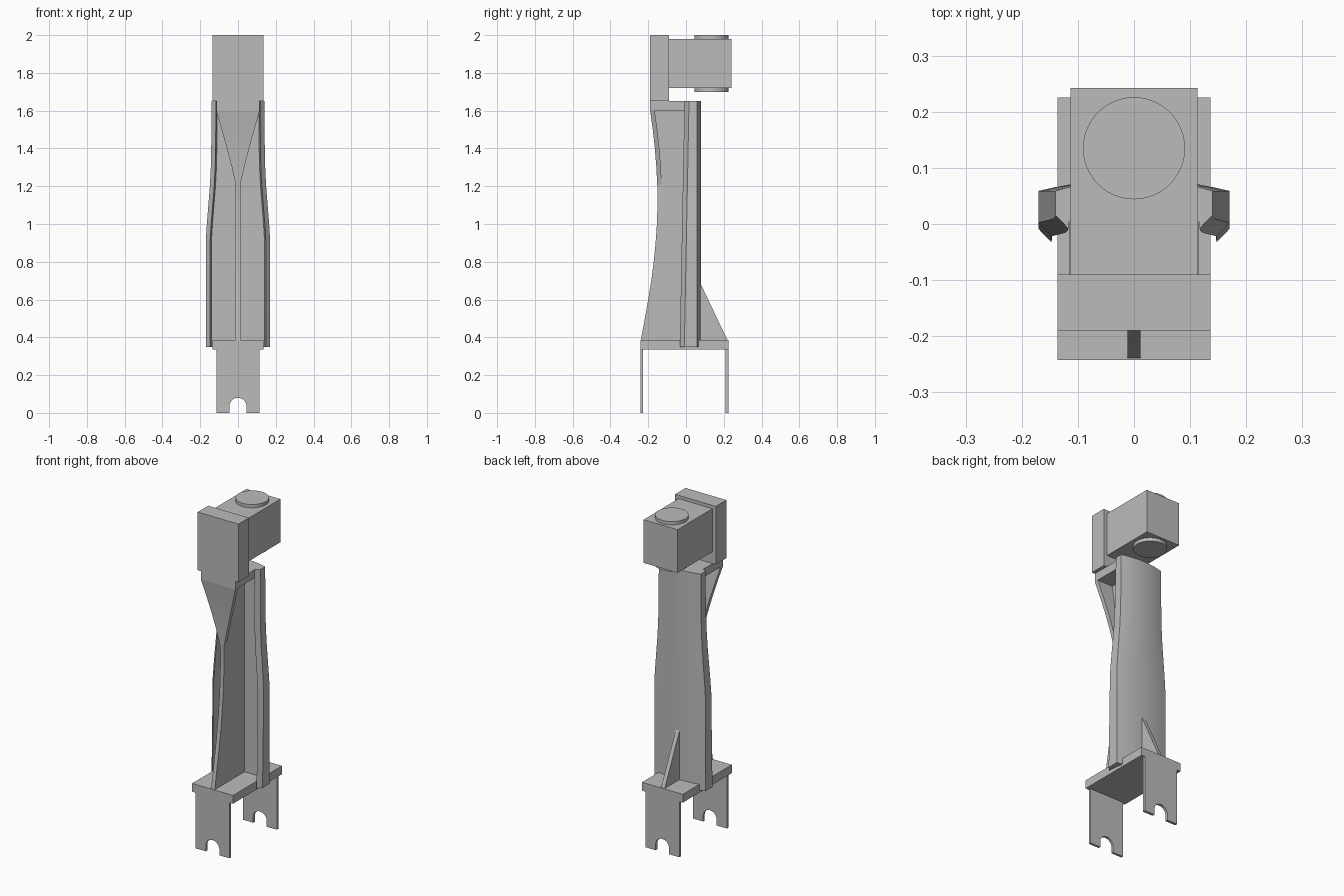
import bpy
import bmesh
from math import cos, sin, pi, radians

if "Cube" in bpy.data.objects:
    bpy.data.objects.remove(bpy.data.objects["Cube"], do_unlink=True)

grey = bpy.data.materials.new("plain grey")
grey.use_nodes = True
grey.diffuse_color = (0.5, 0.5, 0.5, 1)
grey.node_tree.nodes["Principled BSDF"].inputs["Base Color"].default_value = (0.5, 0.5, 0.5, 1)


def loft(name, rings, smooth=False):
    """Solid skin through closed rings with equal point counts."""
    bm = bmesh.new()
    loops = [[bm.verts.new(p) for p in ring] for ring in rings]
    n = len(loops[0])
    for low, high in zip(loops, loops[1:]):
        for i in range(n):
            j = (i + 1) % n
            bm.faces.new((low[i], low[j], high[j], high[i]))
    bm.faces.new(loops[0][::-1])
    bm.faces.new(loops[-1])
    bmesh.ops.recalc_face_normals(bm, faces=bm.faces)
    mesh = bpy.data.meshes.new(name)
    bm.to_mesh(mesh)
    bm.free()
    mesh.materials.append(grey)
    obj = bpy.data.objects.new(name, mesh)
    bpy.context.collection.objects.link(obj)
    if smooth:
        bpy.ops.object.select_all(action='DESELECT')
        obj.select_set(True)
        bpy.context.view_layer.objects.active = obj
        bpy.ops.object.shade_smooth_by_angle(angle=radians(25))
    return obj


def rect(w, y0, y1, z):
    return [(-w, y0, z), (w, y0, z), (w, y1, z), (-w, y1, z)]


def box(name, w, y0, y1, z0, z1):
    return loft(name, [rect(w, y0, y1, z) for z in (z0, z1)])


def side_slab(name, profile, w, smooth=False):
    """Extrude a (y, z) profile across the width."""
    return loft(name, [[(x, y, z) for y, z in profile] for x in (-w, w)], smooth)


# Head: front plate, block and pivot pin
box("head_plate", 0.136, -0.19, -0.09, 1.65, 2.0)
box("head_block", 0.113, -0.092, 0.242, 1.72, 1.98)
loft("pivot_pin", [[(0.091 * cos(2 * pi * i / 48), 0.135 + 0.091 * sin(2 * pi * i / 48), z)
                    for i in range(48)] for z in (1.70, 2.0)], True)
box("cap_shelf", 0.115, -0.19, 0.055, 1.60, 1.65)

# Base platform and slotted legs
box("base_platform", 0.136, -0.242, 0.225, 0.335, 0.385)
arch = [(-0.045 * cos(pi * i / 16), 0.035 + 0.045 * sin(pi * i / 16)) for i in range(17)]
leg = [(-0.113, 0), (-0.045, 0)] + arch + [(0.045, 0), (0.113, 0), (0.113, 0.34), (-0.113, 0.34)]
for name, y0, y1 in (("front_leg", -0.242, -0.228), ("back_leg", 0.209, 0.225)):
    loft(name, [[(x, y, z) for x, z in leg] for y in (y0, y1)], True)

# Central web with a curved front edge
front = [(-0.24, 0.38), (-0.218, 0.5), (-0.2, 0.6), (-0.184, 0.7), (-0.171, 0.8),
         (-0.161, 0.9), (-0.154, 1.0), (-0.151, 1.1), (-0.152, 1.2), (-0.157, 1.3),
         (-0.165, 1.4), (-0.176, 1.5), (-0.19, 1.6)]
side_slab("central_web", front + [(0.055, 1.6), (0.055, 0.38)], 0.012, True)

# Flared front plate widening up to the head
flare = []
for y, z in front[8:]:
    t = (z - 1.2) / 0.4
    flare.append(rect(0.01 + 0.105 * t ** 1.1, y, y + 0.024, z))
loft("front_flare", flare, True)

# Back brace fin
side_slab("back_fin", [(0.06, 0.38), (0.222, 0.38), (0.07, 0.70)], 0.012)


# Channel-shaped spine, waisted towards the top
def channel(w, z):
    lean = 0.025 * (z - 0.35) / 1.3
    half = [(w, 0.059), (w, -0.009 + lean), (w - 0.023, -0.033 + lean), (w - 0.030, 0.045)]
    back = [(w * k / 6, 0.08 - 0.021 * (k / 6) ** 2) for k in range(-5, 6)]
    left = [(-x, y) for x, y in half]
    return [(x, y, z) for x, y in left[::-1] + back + half]


widths = [(0.17, 0.35), (0.17, 0.92), (0.165, 1.0), (0.157, 1.1), (0.149, 1.2),
          (0.144, 1.3), (0.141, 1.45), (0.14, 1.65)]
loft("channel_spine", [channel(w, z) for w, z in widths], True)
